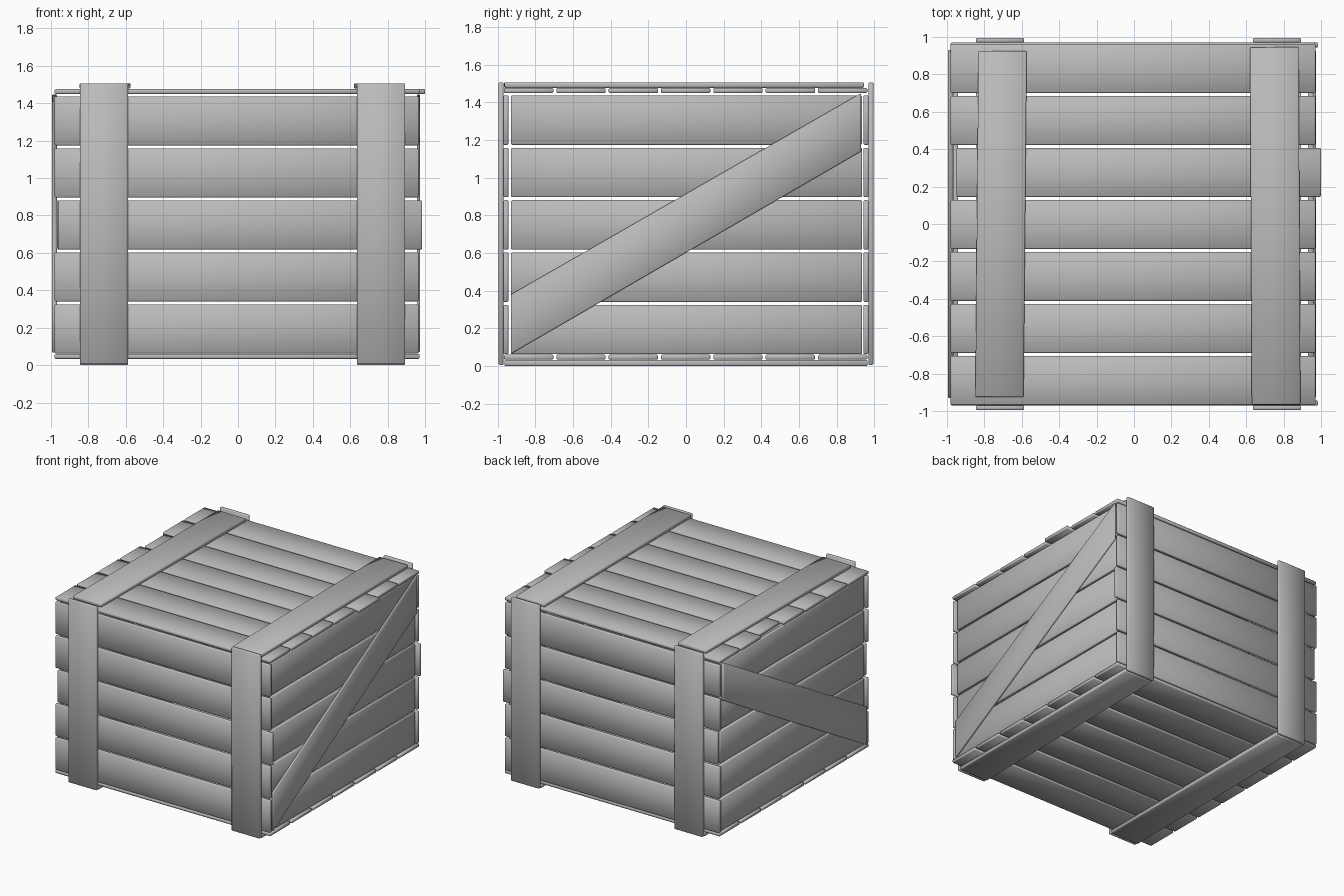
import bpy
import bmesh
from mathutils import Matrix, Vector

if "Cube" in bpy.data.objects:
    bpy.data.objects.remove(bpy.data.objects["Cube"], do_unlink=True)

grey = bpy.data.materials.new("plain grey")
grey.use_nodes = True
grey.diffuse_color = (0.5, 0.5, 0.5, 1)
for node in grey.node_tree.nodes:
    if node.type == "BSDF_PRINCIPLED":
        node.inputs["Base Color"].default_value = grey.diffuse_color
        node.inputs["Roughness"].default_value = 0.8


def finish(name, bm, location=(0, 0, 0), turn=0.0):
    """Turn a bmesh into a softly bevelled, smooth shaded board."""
    bmesh.ops.recalc_face_normals(bm, faces=bm.faces)
    for face in bm.faces:
        face.smooth = True
    mesh = bpy.data.meshes.new(name)
    bm.to_mesh(mesh)
    bm.free()
    mesh.materials.append(grey)
    obj = bpy.data.objects.new(name, mesh)
    obj.location = location
    obj.rotation_euler.z = turn
    bpy.context.collection.objects.link(obj)
    bevel = obj.modifiers.new("soft edges", "BEVEL")
    bevel.width = 0.005
    bevel.segments = 1
    return obj


def board(name, x, y, z, turn=0.0):
    """Box board given as (low, high) ranges on each axis."""
    low, high = (Vector(corner) for corner in zip(x, y, z))
    bm = bmesh.new()
    bmesh.ops.create_cube(bm, size=1, matrix=Matrix.Diagonal((*(high - low), 1)))
    return finish(name, bm, (low + high) / 2, turn)


def brace(name, x):
    """Diagonal board whose ends are cut upright."""
    outline = [(-0.93, 0.065), (0.93, 1.14), (0.93, 1.45), (-0.93, 0.38)]
    bm = bmesh.new()
    face = bm.faces.new([bm.verts.new((x[0], y, z)) for y, z in outline])
    extruded = bmesh.ops.extrude_face_region(bm, geom=[face])["geom"]
    moved = [v for v in extruded if isinstance(v, bmesh.types.BMVert)]
    bmesh.ops.translate(bm, verts=moved, vec=(x[1] - x[0], 0, 0))
    return finish(name, bm)


# Wall planks, five rows on each side
for row in range(5):
    z0 = 0.063 + row * 0.278
    z = (z0, z0 + 0.262)
    slip = 0.018 if row == 2 else 0
    for side, y in (("front", (-0.97, -0.943)), ("back", (0.943, 0.97))):
        board(f"{side}_plank_{row + 1}", (-0.98 + slip, 0.967 + slip), y, z)
    for side, x in (("right", (-0.967, -0.94)), ("left", (0.93, 0.955))):
        board(f"{side}_plank_{row + 1}", x, (-0.93, 0.935), z)

# Lid and floor planks, seven each
for column in range(7):
    y0 = -0.967 + column * 0.278
    y = (y0, y0 + 0.262)
    slip = 0.03 if column == 4 else 0
    board(f"lid_plank_{column + 1}", (-0.98 + slip, 0.97 + slip), y, (1.45, 1.477))
    board(f"floor_plank_{column + 1}", (-0.98, 0.97), y, (0.034, 0.06))

# Outer straps on the front, back and floor
for side, x in (("right", (-0.845, -0.587)), ("left", (0.636, 0.894))):
    board(f"front_{side}_strap", x, (-0.995, -0.97), (0.005, 1.507))
    board(f"back_{side}_strap", x, (0.97, 0.995), (0.005, 1.507))
    board(f"floor_{side}_strap", x, (-0.965, 0.965), (0, 0.032))

# Lid straps, nailed on slightly askew
board("lid_right_strap", (-0.84, -0.582), (-0.925, 0.925), (1.478, 1.507), -0.009)
board("lid_left_strap", (0.625, 0.885), (-0.965, 0.945), (1.478, 1.507), 0.005)

# Diagonal braces on both end walls
brace("right_brace", (-0.995, -0.968))
brace("left_brace", (0.956, 0.973))
